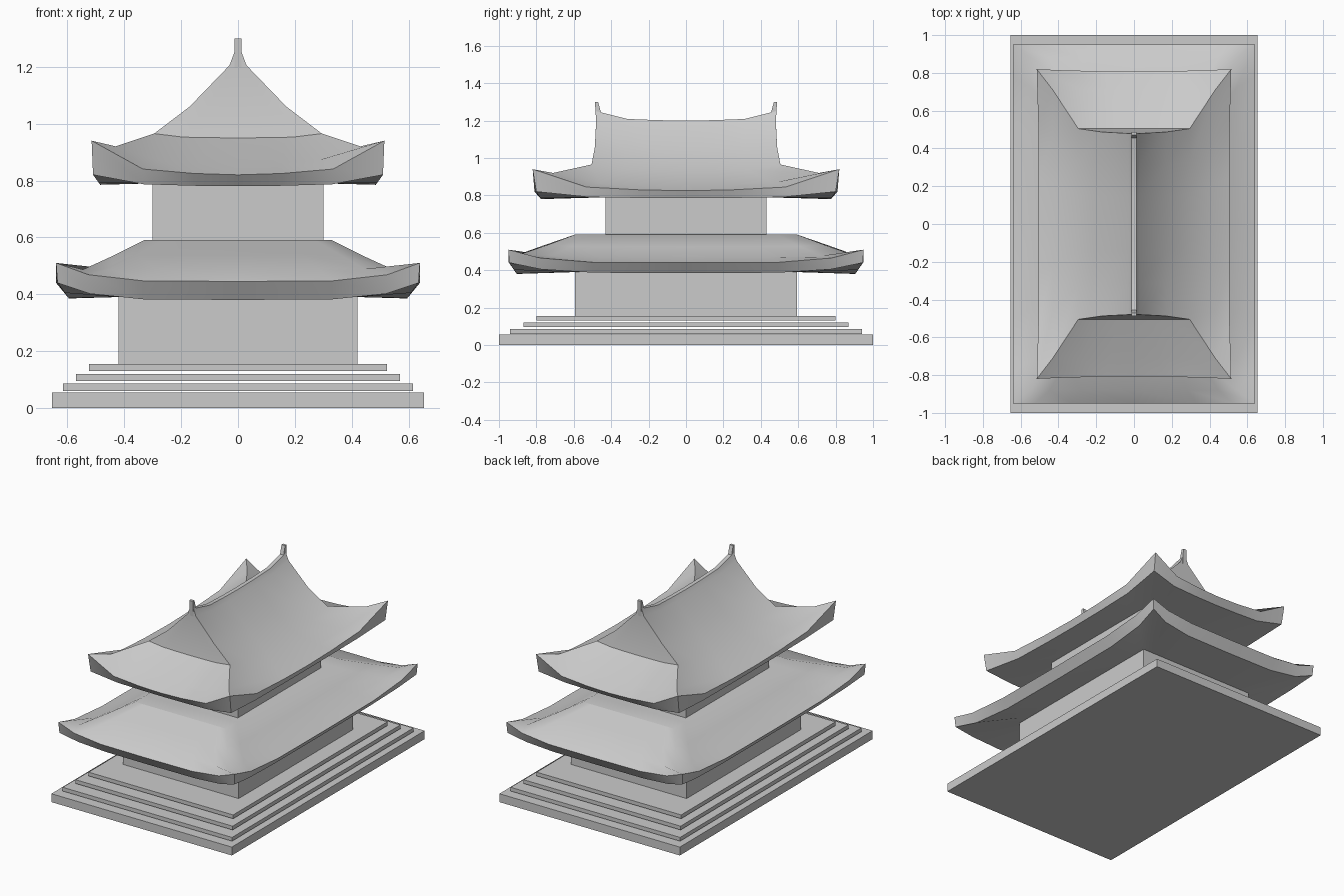
import bpy
import bmesh
import math

cube = bpy.data.objects.get("Cube")
if cube:
    bpy.data.objects.remove(cube, do_unlink=True)


def finish(name, bm, smooth=None):
    bmesh.ops.recalc_face_normals(bm, faces=bm.faces)
    mesh = bpy.data.meshes.new(name)
    bm.to_mesh(mesh)
    bm.free()
    obj = bpy.data.objects.new(name, mesh)
    bpy.context.collection.objects.link(obj)
    if smooth:
        bpy.ops.object.select_all(action="DESELECT")
        obj.select_set(True)
        bpy.context.view_layer.objects.active = obj
        bpy.ops.object.shade_smooth_by_angle(angle=math.radians(smooth))
    return obj


def box(name, hx, hy, z0, z1):
    bm = bmesh.new()
    bmesh.ops.create_cube(bm, size=1)
    for v in bm.verts:
        v.co = (v.co.x * 2 * hx, v.co.y * 2 * hy, z0 if v.co.z < 0 else z1)
    return finish(name, bm)


def roof(name, levels, lift):
    """Loft rectangular rings whose sides sweep up to the corners.
    Level: half x, half y, corner z, side middle z, front middle z, inset of middles."""
    half = list(lift.items())
    samples = [(-t, k) for t, k in reversed(half)] + half[1:]
    m = len(samples) - 1
    bm = bmesh.new()
    rings = []
    for hx, hy, zc, zs, zf, inset in levels:
        ring = []
        for side in range(4):
            for t, k in samples[:-1]:
                mid = zf if side % 2 else zs
                z = mid + (zc - mid) * k
                pull = inset * (1 - k)
                x, y = ((hx - pull, t * hy), (-t * hx, hy - pull))[side % 2]
                sign = 1 if side < 2 else -1
                ring.append(bm.verts.new((sign * x, sign * y, z)))
        rings.append(ring)
    n = 4 * m
    for a, b in zip(rings, rings[1:]):
        for i in range(n):
            j = (i + 1) % n
            bm.faces.new((a[i], a[j], b[j], b[i]))
    # Caps run as strips across the narrow direction
    for ring in (rings[0], rings[-1]):
        for i in range(m):
            bm.faces.new((ring[i], ring[i + 1], ring[3 * m - i - 1], ring[3 * m - i]))
    return finish(name, bm, 40)


# Stepped platform
box("platform_base", 0.655, 1.0, 0, 0.055)
for i in range(3):
    z = 0.06 + 0.035 * i
    box(f"platform_step_{i + 1}", 0.615 - 0.045 * i, 0.94 - 0.07 * i, z, z + 0.025)

# Storey walls
box("lower_walls", 0.42, 0.593, 0.155, 0.42)
box("upper_walls", 0.30, 0.43, 0.58, 0.82)

# Lower skirt roof
roof("lower_roof", [
    (0.33, 0.595, 0.59, 0.59, 0.59, 0),
    (0.44, 0.74, 0.535, 0.525, 0.54, 0),
    (0.545, 0.88, 0.487, 0.47, 0.49, 0),
    (0.64, 0.95, 0.51, 0.44, 0.445, 0),
    (0.635, 0.945, 0.44, 0.385, 0.38, 0.04),
    (0.42, 0.593, 0.39, 0.39, 0.39, 0),
], {0: 0, 0.52: 0.03, 0.82: 0.36, 1: 1})

# Upper hip and gable roof
roof("upper_roof", [
    (0.013, 0.48, 1.25, 1.20, 1.25, 0),
    (0.03, 0.48, 1.205, 1.175, 1.21, 0),
    (0.17, 0.487, 1.06, 1.03, 1.06, 0),
    (0.295, 0.505, 0.965, 0.93, 0.95, 0),
    (0.43, 0.71, 0.92, 0.855, 0.86, 0),
    (0.515, 0.82, 0.94, 0.825, 0.82, 0.01),
    (0.51, 0.80, 0.82, 0.785, 0.78, 0.025),
    (0.30, 0.43, 0.79, 0.79, 0.79, 0),
], {0: 0, 0.3: 0.04, 0.65: 0.17, 1: 1})

# Tapered finials at both ridge ends
for sign, end in ((-1, "front"), (1, "back")):
    finial = box(f"{end}_ridge_finial", 0.013, 0.02, 1.19, 1.30)
    for v in finial.data.vertices:
        top = v.co.z > 1.25
        outer = v.co.y * sign > 0
        v.co.y = sign * ((0.487 if outer else 0.47) if top else (0.48 if outer else 0.44))
